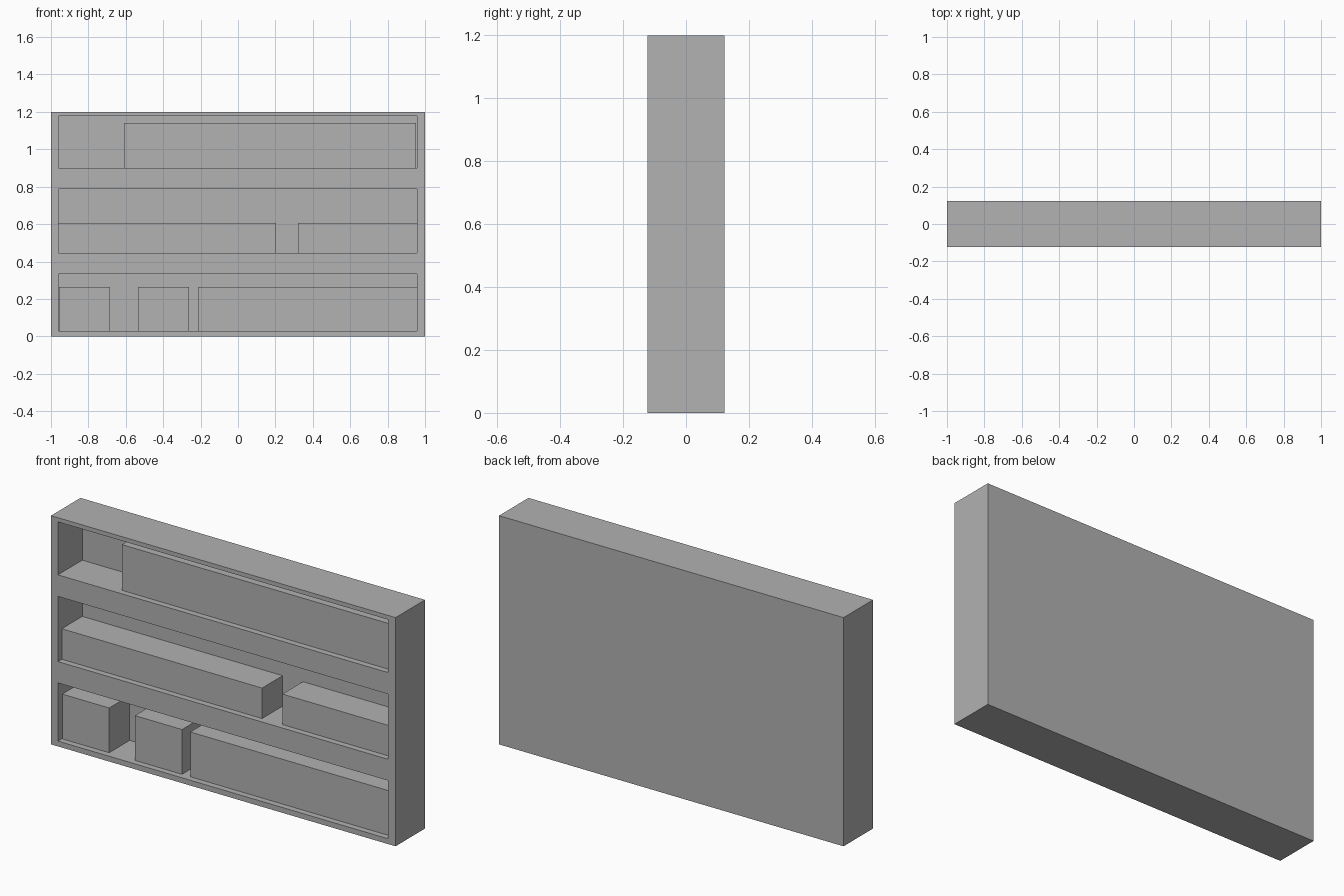
import bpy
import bmesh
from mathutils import Matrix, Vector

if "Cube" in bpy.data.objects:
    bpy.data.objects.remove(bpy.data.objects["Cube"], do_unlink=True)

# Single plain grey
grey = bpy.data.materials.new("plain_grey")
grey.use_nodes = True
colour = (0.445, 0.445, 0.445, 1)
grey.diffuse_color = colour
grey.node_tree.nodes["Principled BSDF"].inputs["Base Color"].default_value = colour


def box(name, x, y, z):
    """Box spanning the given (low, high) ranges."""
    low, high = (Vector(corner) for corner in zip(x, y, z))
    bm = bmesh.new()
    place = Matrix.Translation((low + high) / 2) @ Matrix.Diagonal((high - low).to_4d())
    place[3][3] = 1
    bmesh.ops.create_cube(bm, size=1, matrix=place)
    mesh = bpy.data.meshes.new(name)
    bm.to_mesh(mesh)
    bm.free()
    mesh.materials.append(grey)
    obj = bpy.data.objects.new(name, mesh)
    bpy.context.collection.objects.link(obj)
    return obj


FRONT, BACK = -0.122, 0.122
CONTENT_FRONT, INNER_BACK = -0.09, 0.08
LEFT, RIGHT = -0.96, 0.957

# Each shelf: opening bottom and top, contents top, x ranges of its contents
shelves = {
    "lower": (0.028, 0.333, 0.263, [(-0.957, -0.685), (-0.535, -0.262), (-0.214, RIGHT)]),
    "middle": (0.445, 0.787, 0.605, [(LEFT, 0.203), (0.321, RIGHT)]),
    "upper": (0.90, 1.178, 1.14, [(-0.61, 0.952)]),
}

# Bookcase with three openings cut from the front
case = box("bookcase", (-1, 1), (FRONT, BACK), (0, 1.2))
for level, (bottom, top, content_top, spans) in shelves.items():
    cutter = box(level + "_opening_cutter", (LEFT, RIGHT), (FRONT - 0.1, INNER_BACK), (bottom, top))
    cutter.hide_render = True
    cutter.hide_set(True)
    cut = case.modifiers.new(level + "_opening", "BOOLEAN")
    cut.operation = "DIFFERENCE"
    cut.solver = "EXACT"
    cut.object = cutter

    # Rows of books resting on the shelf
    for number, span in enumerate(spans, 1):
        box(f"{level}_book_row_{number}", span, (CONTENT_FRONT, INNER_BACK), (bottom, content_top))

# Bake the openings and drop the cutters
bpy.context.view_layer.objects.active = case
for cut in list(case.modifiers):
    cutter = cut.object
    bpy.ops.object.modifier_apply(modifier=cut.name)
    bpy.data.objects.remove(cutter, do_unlink=True)
